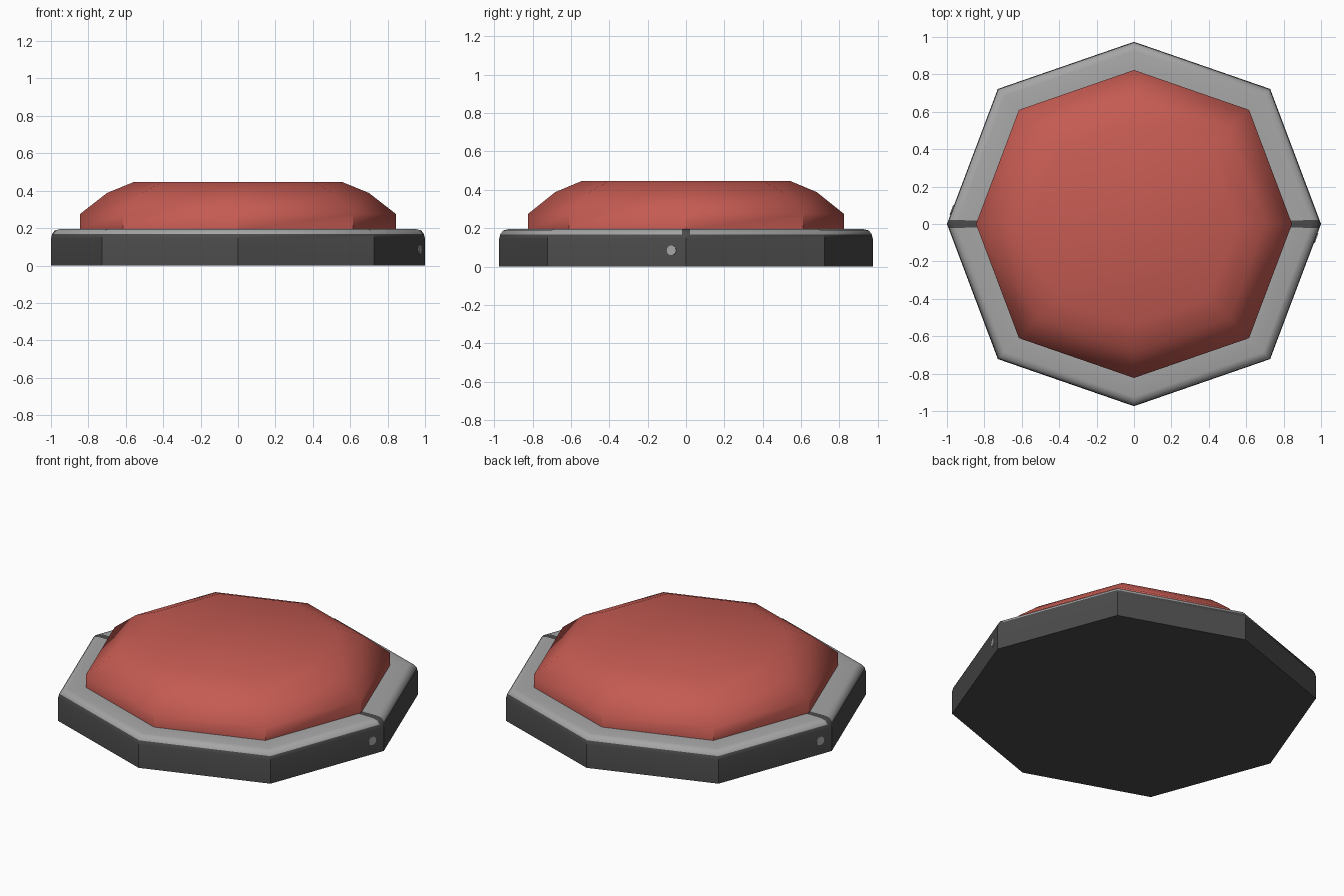
import bpy, bmesh, math
from mathutils import Vector

if "Cube" in bpy.data.objects:
    bpy.data.objects.remove(bpy.data.objects["Cube"])


def material(name, rgb):
    m = bpy.data.materials.new(name)
    m.diffuse_color = (*rgb, 1)
    m.use_nodes = True
    m.node_tree.nodes["Principled BSDF"].inputs["Base Color"].default_value = m.diffuse_color
    return m


dark = material("dark grey", (0.07, 0.07, 0.07))
light = material("light grey", (0.38, 0.38, 0.38))
red = material("red", (0.56, 0.105, 0.085))

# Octagon outline, unit size
CORNERS = [(1, 0), (.728, .722), (0, .974), (-.728, .722),
           (-1, 0), (-.728, -.722), (0, -.974), (.728, -.722)]


def loft(name, outline, rings, mats, rule=None, cap_bottom=False, cap_top=False):
    """Stack scaled copies of the outline at (scale, z) and skin them."""
    bm = bmesh.new()
    rows = [[bm.verts.new((x * s, y * s, z)) for x, y in outline] for s, z in rings]
    n = len(outline)
    for a, b in zip(rows, rows[1:]):
        for i in range(n):
            j = (i + 1) % n
            bm.faces.new((a[i], a[j], b[j], b[i]))
    if cap_bottom:
        bm.faces.new(rows[0][::-1])
    if cap_top:
        bm.faces.new(rows[-1])
    bm.normal_update()
    for f in bm.faces:
        f.smooth = True
        if rule:
            f.material_index = rule(f.calc_center_median())
    # upright corners and the foot edge stay crisp
    for e in bm.edges:
        d = (e.verts[0].co - e.verts[1].co).normalized()
        foot = all(v.co.z < 1e-4 for v in e.verts)
        if foot or (abs(d.z) > .9 and e.calc_face_angle(0) > .3):
            e.smooth = False
    me = bpy.data.meshes.new(name)
    bm.to_mesh(me)
    bm.free()
    for m in mats:
        me.materials.append(m)
    ob = bpy.data.objects.new(name, me)
    bpy.context.collection.objects.link(ob)
    return ob


# Base: extra outline points flank the two side corners to cut the dark gaps
outline = []
for x, y in CORNERS:
    if y == 0:
        gap = [(x * (1 - .378 * .022), s * .022) for s in (-1, 1)]
        if x < 0:
            gap.reverse()
        outline += [gap[0], (x, y), gap[1]]
    else:
        outline.append((x, y))

base = loft("base", outline,
            [(1, 0), (1, .145), (.994, .168), (.979, .188), (.95, .195), (.82, .195)],
            [dark, light],
            rule=lambda c: int(c.z > .165 and abs(c.y) > .018),
            cap_bottom=True)

# Red dome cap
dome = loft("dome", CORNERS,
            [(.845, .19), (.845, .275), (.70, .388), (.556, .447)],
            [red], cap_top=True)

# Small round studs on the sides, opposite each other
for side, name in ((1, "right_stud"), (-1, "left_stud")):
    bpy.ops.mesh.primitive_cylinder_add(
        vertices=12, radius=.026, depth=.008,
        location=(side * .9725, side * -.075, .085))
    stud = bpy.context.object
    stud.name = name
    normal = Vector((side * .935, side * -.354, 0))
    stud.rotation_euler = normal.to_track_quat('Z', 'Y').to_euler()
    stud.data.materials.append(light)
